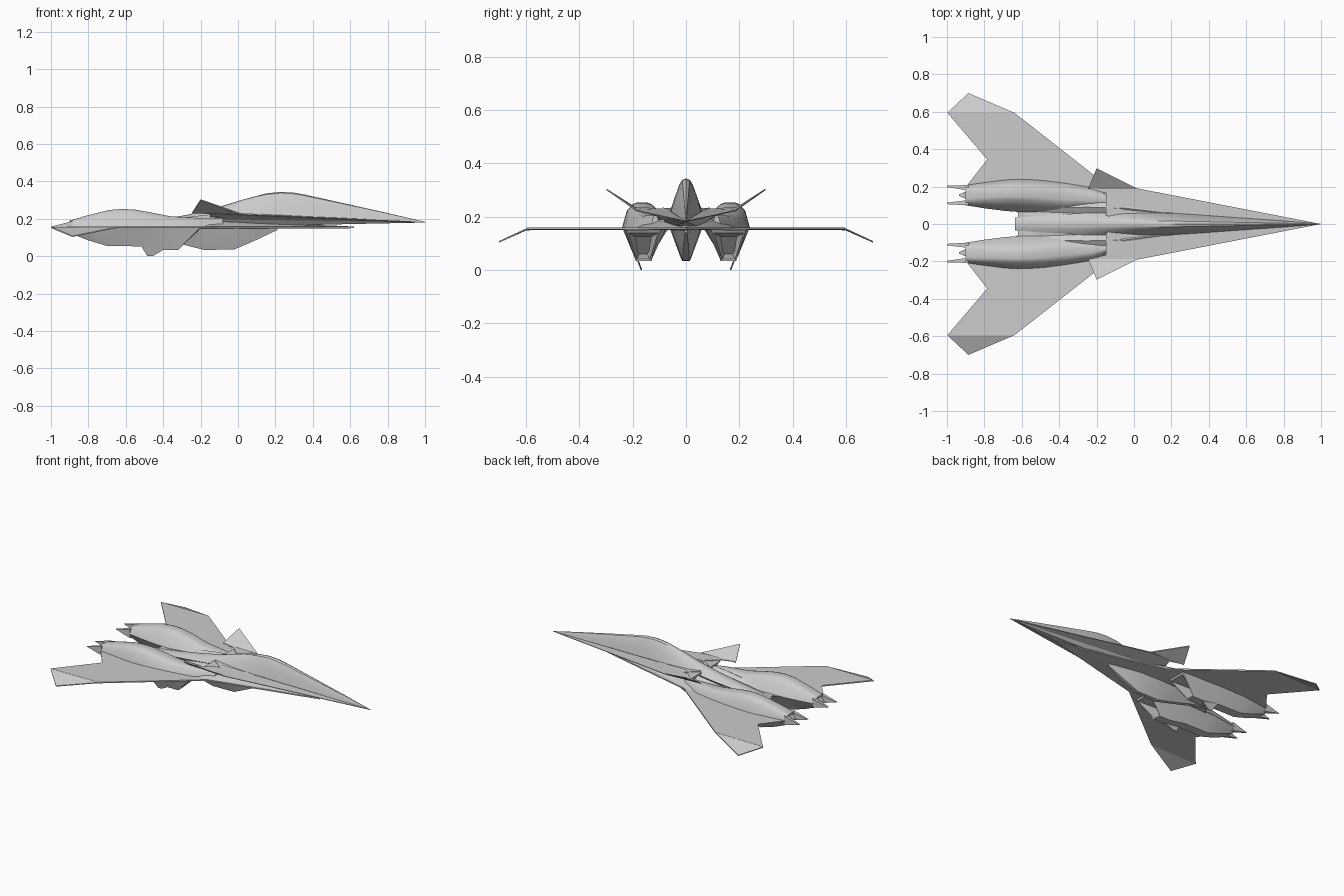
import bpy, bmesh, math


def make(name, verts, faces, mirror=False, smooth=None):
    me = bpy.data.meshes.new(name)
    me.from_pydata(verts, [], faces)
    bm = bmesh.new()
    bm.from_mesh(me)
    bmesh.ops.remove_doubles(bm, verts=bm.verts, dist=0.0002)
    bmesh.ops.recalc_face_normals(bm, faces=bm.faces)
    bm.to_mesh(me)
    bm.free()
    ob = bpy.data.objects.new(name, me)
    bpy.context.collection.objects.link(ob)
    if mirror:
        m = ob.modifiers.new("mirror", 'MIRROR')
        m.use_axis = (False, True, False)
        m.use_mirror_merge = False
    if smooth:
        bpy.ops.object.select_all(action='DESELECT')
        ob.select_set(True)
        bpy.context.view_layer.objects.active = ob
        bpy.ops.object.shade_smooth_by_angle(angle=math.radians(smooth))
    return ob


def loft(name, rings, mirror=False, smooth=25):
    """Skin a list of equal-length 3D rings and cap both ends."""
    n = len(rings[0])
    verts = [p for r in rings for p in r]
    faces = [(k * n + i, k * n + (i + 1) % n, (k + 1) * n + (i + 1) % n, (k + 1) * n + i)
             for k in range(len(rings) - 1) for i in range(n)]
    faces += [tuple(range(n)), tuple(range(len(verts) - n, len(verts)))]
    return make(name, verts, faces, mirror, smooth)


def sym(x, half):
    """Ring from a half profile running top centre to bottom centre."""
    return [(x, y, z) for y, z in half] + [(x, -y, z) for y, z in reversed(half[1:-1])]


def plate(name, pts, t=0.003, mirror=True):
    """Thin panel thickened in z."""
    n = len(pts)
    verts = [(x, y, z + t) for x, y, z in pts] + [(x, y, z - t) for x, y, z in pts]
    faces = [tuple(range(n)), tuple(range(n, 2 * n))]
    faces += [(i, (i + 1) % n, n + (i + 1) % n, n + i) for i in range(n)]
    return make(name, verts, faces, mirror)


# Fuselage with canopy hump: x, half width, top z, shoulder z, bottom z
body = [(1.0, 0.001, 0.184, 0.182, 0.180), (0.8, 0.017, 0.231, 0.192, 0.178),
        (0.55, 0.034, 0.287, 0.205, 0.172), (0.36, 0.048, 0.329, 0.213, 0.165),
        (0.30, 0.052, 0.340, 0.216, 0.163), (0.23, 0.056, 0.344, 0.220, 0.160),
        (0.15, 0.058, 0.336, 0.222, 0.157), (0.03, 0.06, 0.304, 0.222, 0.152),
        (-0.12, 0.06, 0.258, 0.215, 0.150), (-0.27, 0.058, 0.222, 0.196, 0.150),
        (-0.45, 0.048, 0.19, 0.175, 0.150), (-0.635, 0.034, 0.160, 0.156, 0.150)]
rings = []
for x, w, zt, zm, zb in body:
    h = zt - zm
    rings.append(sym(x, [(0, zt), (w * 0.27, zt - 0.05 * h), (w * 0.46, zt - 0.2 * h),
                         (w * 0.75, zm + 0.42 * h), (w, zm), (w * 0.45, zb), (0, zb)]))
loft("fuselage", rings, smooth=35)

# Forward chine deck with notched trailing edge
deck = [(1.0, 0.0, 0.182), (0.02, 0.19, 0.223), (-0.245, 0.19, 0.234), (-0.15, 0.165, 0.232),
        (-0.10, 0.12, 0.231), (-0.06, 0.11, 0.228), (-0.14, 0.05, 0.232), (-0.14, 0.0, 0.232)]
plate("chine_deck", deck, 0.002)

# Chine underside, filling between deck and main wing
loft("chine_underside", [sym(x, [(0, zt), (w, zt), (w * 0.5, zt - 0.4 * (zt - zb)), (0.3 * w, zb), (0, zb)])
                         for x, w, zt, zb in [(0.98, 0.003, 0.182, 0.18), (0.5, 0.092, 0.202, 0.17),
                                              (0.02, 0.183, 0.223, 0.155), (-0.15, 0.16, 0.228, 0.155)]])

# Canards angled up
plate("canard", [(0.02, 0.188, 0.225), (-0.20, 0.298, 0.302), (-0.245, 0.188, 0.232)])

# Main wing, inner panel and drooped tip
plate("wing", [(0.62, 0, 0.155), (-0.11, 0.18, 0.156), (-0.64, 0.595, 0.155),
               (-0.998, 0.595, 0.153), (-0.785, 0.345, 0.155), (-0.89, 0.21, 0.155),
               (-0.62, 0.06, 0.154), (-0.62, 0, 0.154)], 0.004)
plate("wing_tip", [(-0.64, 0.595, 0.155), (-0.885, 0.70, 0.106), (-0.998, 0.595, 0.153)])

# Thick wing root blending body and nacelles
loft("wing_root", [sym(x, [(0, zt), (0.6 * w, zt - 0.006), (w, 0.157), (w, 0.152), (0, 0.148)])
                   for x, w, zt in [(0.6, 0.004, 0.16), (0.1, 0.11, 0.182), (-0.15, 0.19, 0.195),
                                    (-0.4, 0.12, 0.178), (-0.61, 0.05, 0.158)]])

# Upper engine nacelles: x, inner y, outer y, top inner y, top outer y, top z
top = [(-0.08, 0.10, 0.13, 0.108, 0.12, 0.205), (-0.22, 0.075, 0.195, 0.11, 0.165, 0.205),
       (-0.36, 0.063, 0.218, 0.115, 0.180, 0.213), (-0.47, 0.062, 0.232, 0.122, 0.194, 0.235),
       (-0.55, 0.063, 0.238, 0.127, 0.199, 0.249), (-0.62, 0.065, 0.240, 0.130, 0.200, 0.253),
       (-0.69, 0.070, 0.236, 0.131, 0.198, 0.247), (-0.80, 0.084, 0.222, 0.128, 0.193, 0.220),
       (-0.90, 0.100, 0.208, 0.12, 0.19, 0.191)]
rings = []
for x, yi, yo, ti, to, zt in top:
    h = zt - 0.157
    rings.append([(x, yi, 0.157), (x, yi + 0.55 * (ti - yi), 0.157 + 0.68 * h),
                  (x, ti, zt - 0.06 * h), (x, ti + 0.2 * (to - ti), zt), (x, to - 0.2 * (to - ti), zt),
                  (x, to, zt - 0.06 * h), (x, yo - 0.45 * (yo - to), 0.157 + 0.68 * h), (x, yo, 0.157)])
loft("upper_nacelle", rings, True, 35)

# Lower nacelles with raked, hollow intakes: x top, x bottom, yi, yo, bottom yi, yo, bottom z


def lower(xt, xb, yi, yo, bi, bo, zb, zt=0.156):
    zc = zb + 0.15 * (zt - zb)
    xc = xb + 0.15 * (xt - xb)
    return [(xt, yi, zt), (xc, bi - 0.007, zc), (xb, bi, zb), (xb, bo, zb), (xc, bo + 0.007, zc), (xt, yo, zt)]


loft("lower_nacelle", [lower(-0.36, -0.43, 0.13, 0.19, 0.145, 0.175, 0.06, 0.125),
                       lower(-0.21, -0.32, 0.105, 0.215, 0.137, 0.183, 0.042, 0.138),
                       lower(-0.205, -0.32, 0.095, 0.225, 0.132, 0.188, 0.034, 0.15),
                       lower(-0.40, -0.40, 0.075, 0.232, 0.130, 0.188, 0.034),
                       lower(-0.52, -0.52, 0.066, 0.238, 0.127, 0.190, 0.053),
                       lower(-0.70, -0.70, 0.072, 0.236, 0.127, 0.190, 0.055),
                       lower(-0.80, -0.80, 0.085, 0.222, 0.126, 0.190, 0.085),
                       lower(-0.90, -0.90, 0.100, 0.208, 0.125, 0.185, 0.124)], True, 30)

# Exhaust petals: long outer prongs and a short middle one
for label, ya, yb, tip, xt in [("inner", 0.100, 0.128, 0.11, -1.0), ("outer", 0.18, 0.208, 0.201, -1.0),
                               ("middle", 0.128, 0.18, 0.154, -0.935)]:
    zu, zd = (0.188, 0.128) if label != "middle" else (0.186, 0.13)
    make("exhaust_petal_" + label,
         [(-0.885, ya, zu), (-0.885, yb, zu), (-0.885, yb, zd), (-0.885, ya, zd),
          (xt, tip - 0.004, 0.158), (xt, tip + 0.004, 0.158)],
         [(0, 1, 2, 3), (0, 1, 5, 4), (3, 2, 5, 4), (0, 3, 4), (1, 2, 5)], True)

# Central keel under the body: x, top half width, bottom half width, bottom z
loft("keel", [sym(x, [(0, 0.154), (w, 0.154), (b, zb + 0.012), (b * 0.7, zb), (0, zb)])
              for x, w, b, zb in [(0.21, 0.012, 0.006, 0.14), (0.10, 0.035, 0.014, 0.088),
                                  (-0.02, 0.055, 0.018, 0.036), (-0.18, 0.06, 0.02, 0.034),
                                  (-0.30, 0.056, 0.018, 0.064), (-0.45, 0.048, 0.02, 0.105),
                                  (-0.62, 0.034, 0.02, 0.14)]], smooth=30)

# Ventral fins
fin = [(-0.53, 0.195, 0.075), (-0.485, 0.167, 0.001), (-0.455, 0.167, 0.001),
       (-0.40, 0.18, 0.034), (-0.36, 0.195, 0.075)]
loft("ventral_fin", [[(x, y + d, z) for x, y, z in fin] for d in (-0.003, 0.003)], True, None)

# Dorsal ridge lines running from the deck onto the nacelles
loft("shoulder_fairing", [[(x, y - w, z), (x, y, z + h), (x, y + w, z)]
                          for x, y, w, z, h in [(0.25, 0.05, 0.003, 0.214, 0.004), (-0.05, 0.085, 0.03, 0.215, 0.02),
                                                (-0.25, 0.09, 0.035, 0.19, 0.022), (-0.5, 0.085, 0.02, 0.165, 0.01)]],
     True, 30)
